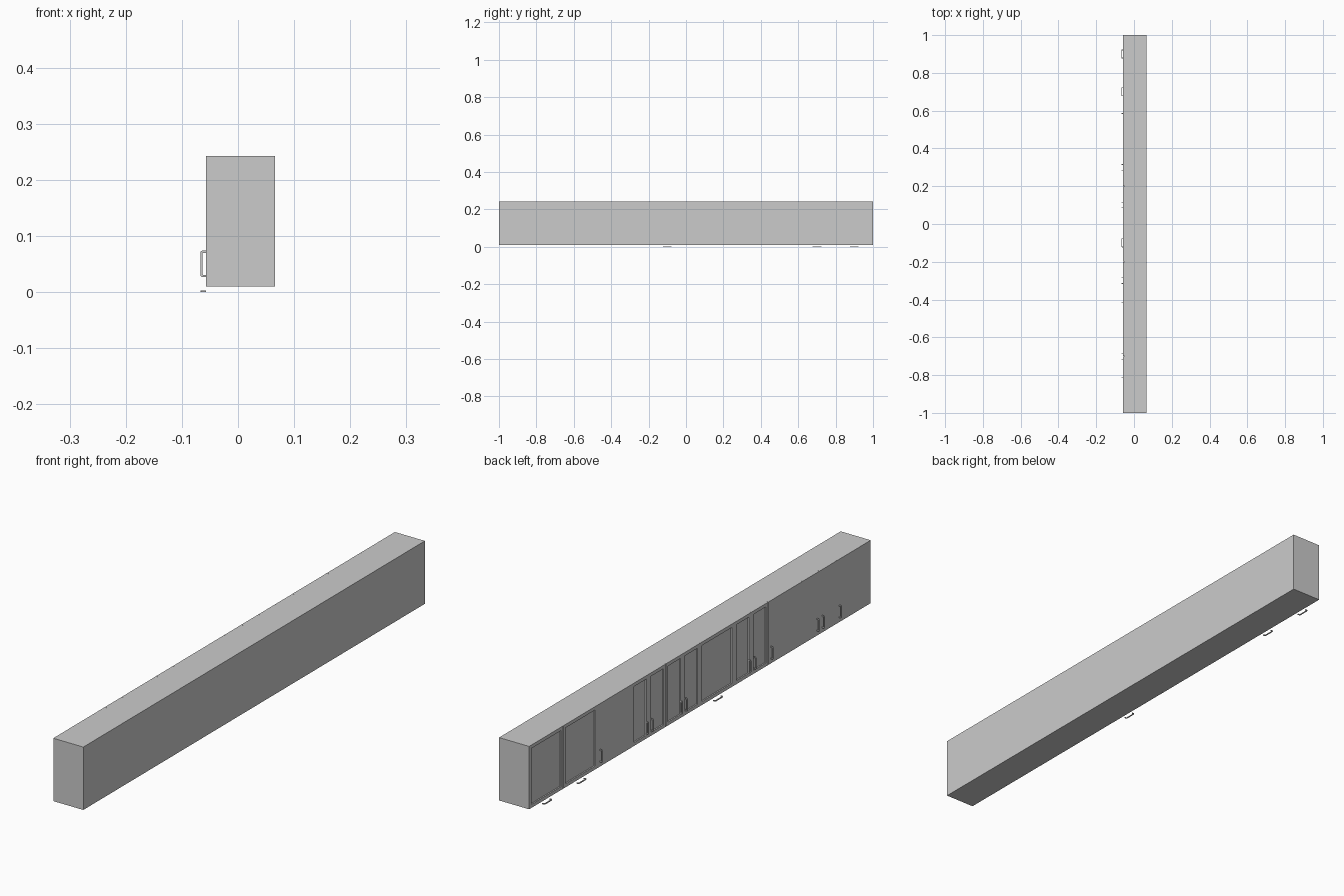
import bpy, bmesh
from mathutils import Matrix, Vector

if "Cube" in bpy.data.objects:
    bpy.data.objects.remove(bpy.data.objects["Cube"])

Z0, Z1 = 0.01, 0.243
X_FRONT, X_SEAM, X_BACK = -0.057, -0.05, 0.066


def finish(bm, name):
    bmesh.ops.recalc_face_normals(bm, faces=bm.faces)
    me = bpy.data.meshes.new(name)
    bm.to_mesh(me)
    bm.free()
    ob = bpy.data.objects.new(name, me)
    bpy.context.collection.objects.link(ob)
    return ob


def box_bm(x0, x1, y0, y1, z0, z1):
    bm = bmesh.new()
    size = Matrix.Diagonal((x1 - x0, y1 - y0, z1 - z0, 1))
    mid = Matrix.Translation(((x0 + x1) / 2, (y0 + y1) / 2, (z0 + z1) / 2))
    bmesh.ops.create_cube(bm, size=1, matrix=mid @ size)
    return bm


def door(y0, y1, panelled):
    gap = 0.0003
    bm = box_bm(X_FRONT, X_SEAM, y0 + gap, y1 - gap, Z0, Z1)
    if panelled:
        # frame around a recessed centre panel
        bm.normal_update()
        front = min(bm.faces, key=lambda f: f.calc_center_median().x)
        bmesh.ops.inset_region(bm, faces=[front], thickness=0.018)
        inner = front
        ext = bmesh.ops.extrude_discrete_faces(bm, faces=[inner])
        bmesh.ops.translate(bm, verts=ext["faces"][0].verts, vec=(0.005, 0, 0))
    finish(bm, "panel_door" if panelled else "plain_door")


def handle(y, z, vertical):
    # U-shaped bar: (outward distance, position along bar)
    half = [(0, 0.0235), (0.0065, 0.0235), (0.009, 0.0225), (0.0102, 0.020)]
    inner = [(0.0065, 0.0182), (0.0055, 0.0195), (0, 0.0195)]
    prof = half + [(d, -s) for d, s in half[::-1]]
    prof += [(d, -s) for d, s in inner[::-1]] + inner
    t = 0.0016
    bm = bmesh.new()
    verts = []
    for d, s in prof:
        co = (X_FRONT - d, y - t, z + s) if vertical else (X_FRONT - d, y + s, z - t)
        verts.append(bm.verts.new(co))
    face = bm.faces.new(verts)
    ext = bmesh.ops.extrude_face_region(bm, geom=[face])
    moved = [v for v in ext["geom"] if isinstance(v, bmesh.types.BMVert)]
    step = Vector((0, 2 * t, 0)) if vertical else Vector((0, 0, 2 * t))
    bmesh.ops.translate(bm, verts=moved, vec=step)
    finish(bm, "upright_handle" if vertical else "level_handle")


# Cabinet carcass
finish(box_bm(X_SEAM, X_BACK, -1, 1, Z0, Z1), "cabinet_body")

# Row of doors: edges from left to right, with the plain ones marked
edges = [1.0, 0.8, 0.6, 0.4, 0.3, 0.2, 0.1, 0.0, -0.2, -0.3, -0.4, -0.6, -0.7, -0.8, -1.0]
plain = {2, 10, 11, 12, 13}
for i, (top, bottom) in enumerate(zip(edges, edges[1:])):
    door(bottom, top, i not in plain)

# Upright handles beside the door edges
for y in (0.585, 0.315, 0.285, 0.115, 0.085, -0.285, -0.315, -0.415, -0.685, -0.715, -0.815):
    handle(y, 0.0505, True)

# Level handles under the lift-up doors
for y in (0.9, 0.7, -0.1):
    handle(y, 0.0016, False)
